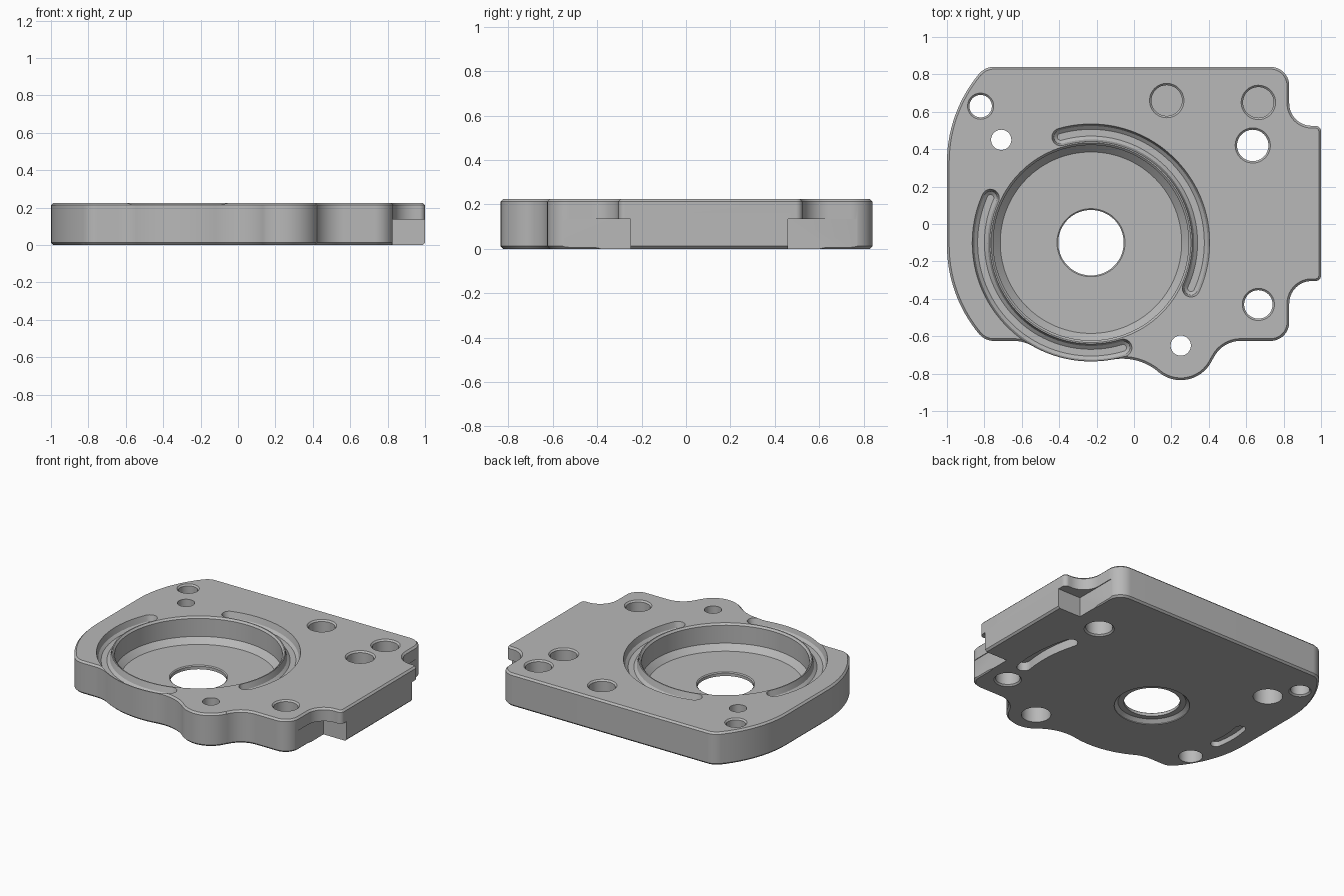
import bpy
import bmesh
from math import sin, cos, radians, pi

if "Cube" in bpy.data.objects:
    bpy.data.objects.remove(bpy.data.objects["Cube"])

H = 0.225                 # plate thickness
HUB = (-0.23, -0.10)      # centre of the main bore

grey = bpy.data.materials.new("machined_grey")
grey.use_nodes = True
GREY = (0.48, 0.48, 0.48, 1)
grey.diffuse_color = GREY
grey.node_tree.nodes["Principled BSDF"].inputs["Base Color"].default_value = GREY


def arc(cx, cy, r, a0, a1, n=14):
    angles = [radians(a0 + (a1 - a0) * i / n) for i in range(n + 1)]
    return [(cx + r * cos(a), cy + r * sin(a)) for a in angles]


def loft(name, layers):
    """Closed solid through matching loops, given as (points, z)."""
    bm = bmesh.new()
    rings = [[bm.verts.new((x, y, z)) for x, y in pts] for pts, z in layers]
    for low, high in zip(rings, rings[1:]):
        for i in range(len(low)):
            j = (i + 1) % len(low)
            bm.faces.new((low[i], low[j], high[j], high[i]))
    bm.faces.new(rings[0])
    bm.faces.new(rings[-1])
    bmesh.ops.recalc_face_normals(bm, faces=bm.faces)
    mesh = bpy.data.meshes.new(name)
    bm.to_mesh(mesh)
    bm.free()
    obj = bpy.data.objects.new(name, mesh)
    mesh.materials.append(grey)
    bpy.context.collection.objects.link(obj)
    return obj


def outline(inset):
    """Clockwise plate edge; convex arcs shrink and concave arcs grow."""
    arcs = [
        (.73, .74, .1, 90, 0), (.95, .645, .12, 180, 270),
        (.97, .495, .03, 90, 0), (.97, -.275, .03, 0, -90),
        (.95, -.425, .12, 90, 180), (.73, -.525, .1, 0, -90),
        (.57, -.785, .16, 90, 157), (.25, -.65, .185, -23, -130),
        (-.063, -1.02, .3, 50, 100), (*HUB, .635, -80, -119.5),
        (-.644, -.825, .2, 60.5, 90), (-.75, -.525, .1, -90, -139),
        (-.261, -.115, .739, -140, -180), (-.261, .33, .739, 180, 140),
        (-.75, .74, .1, 139, 90),
    ]
    pts = []
    for cx, cy, r, a0, a1 in arcs:
        pts += arc(cx, cy, r - inset if a1 < a0 else r + inset, a0, a1)
    return pts


def lathe(name, centre, profile, n=64):
    return loft(name, [(arc(*centre, r, 0, 360, n)[:-1], z) for r, z in profile])


def slot(name, centre, radius, a0, a1, profile):
    """Round-ended arc groove; profile is (half width, z)."""
    layers = []
    for w, z in profile:
        ends = [arc(*centre, radius, a, a, 1)[0] for a in (a0, a1)]
        pts = arc(*centre, radius + w, a0, a1, 48)
        pts += arc(*ends[1], w, a1, a1 + 180, 12)[1:-1]
        pts += arc(*centre, radius - w, a1, a0, 48)
        pts += arc(*ends[0], w, a0 + 180, a0 + 360, 12)[1:-1]
        layers.append((pts, z))
    return loft(name, layers)


def block(name, x0, x1, y0, y1, z0, z1):
    pts = [(x0, y0), (x1, y0), (x1, y1), (x0, y1)]
    return loft(name, [(pts, z0), (pts, z1)])


# Plate with chamfered rims
C = 0.012
plate = loft("plate", [(outline(C), 0), (outline(0), C),
                       (outline(0), H - C), (outline(C), H)])
cutters = []

# Main pocket, bore and underside recess
cutters.append(lathe("hub_pocket", HUB, [
    (.235, -.02), (.235, .005), (.212, .026), (.175, .026), (.175, .046),
    (.182, .052), (.485, .052), (.522, .09), (.522, H - C), (.534, H),
    (.534, H + .05)], 128))

# Ramp grooves around the pocket
groove = [(.018, H - .055), (.036, H - .04), (.047, H), (.047, H + .05)]
cutters.append(slot("upper_groove", HUB, .588, -24.5, 106, groove))
cutters.append(slot("lower_groove", HUB, .588, 156, 287, groove))

# Through holes, chamfered at both faces
for x, y, r in [(-.82, .63, .06), (.635, .42, .084), (.665, -.43, .076)]:
    cutters.append(lathe("through_hole", (x, y), [
        (r + .01, -.02), (r + .01, 0), (r, .01), (r, H - .01),
        (r + .01, H), (r + .01, H + .05)]))

# Small holes counterbored from below
for x, y in [(-.71, .45), (.25, -.65)]:
    cutters.append(lathe("counterbored_hole", (x, y), [
        (.092, -.02), (.092, .11), (.054, .11), (.054, H + .05)]))

# Blind holes in the top
for x, y in [(.175, .66), (.665, .65)]:
    cutters.append(lathe("blind_hole", (x, y), [
        (.082, .06), (.082, H - .01), (.092, H), (.092, H + .05)]))

# Blind hole and shallow curved slots in the underside
cutters.append(lathe("lower_blind_hole", (-.82, -.43), [(.075, -.02), (.075, .09)]))
cutters.append(slot("lower_right_slot", HUB, .93, -9, 17, [(.045, -.02), (.045, .06)]))
cutters.append(slot("lower_left_slot", HUB, .62, 168, 190, [(.035, -.02), (.035, .035)]))

# Undercuts beside the end tab
cutters.append(block("front_undercut", .825, 1.1, -.9, -.25, -.05, .135))
cutters.append(block("back_undercut", .825, 1.1, .46, .95, -.05, .135))

bpy.context.view_layer.objects.active = plate
plate.select_set(True)
for cutter in cutters:
    cutter.hide_render = True
    mod = plate.modifiers.new(cutter.name, "BOOLEAN")
    mod.operation = "DIFFERENCE"
    mod.solver = "EXACT"
    mod.object = cutter
    bpy.ops.object.modifier_apply(modifier=mod.name)
    bpy.data.objects.remove(cutter)

bpy.ops.object.shade_smooth_by_angle(angle=radians(25))
